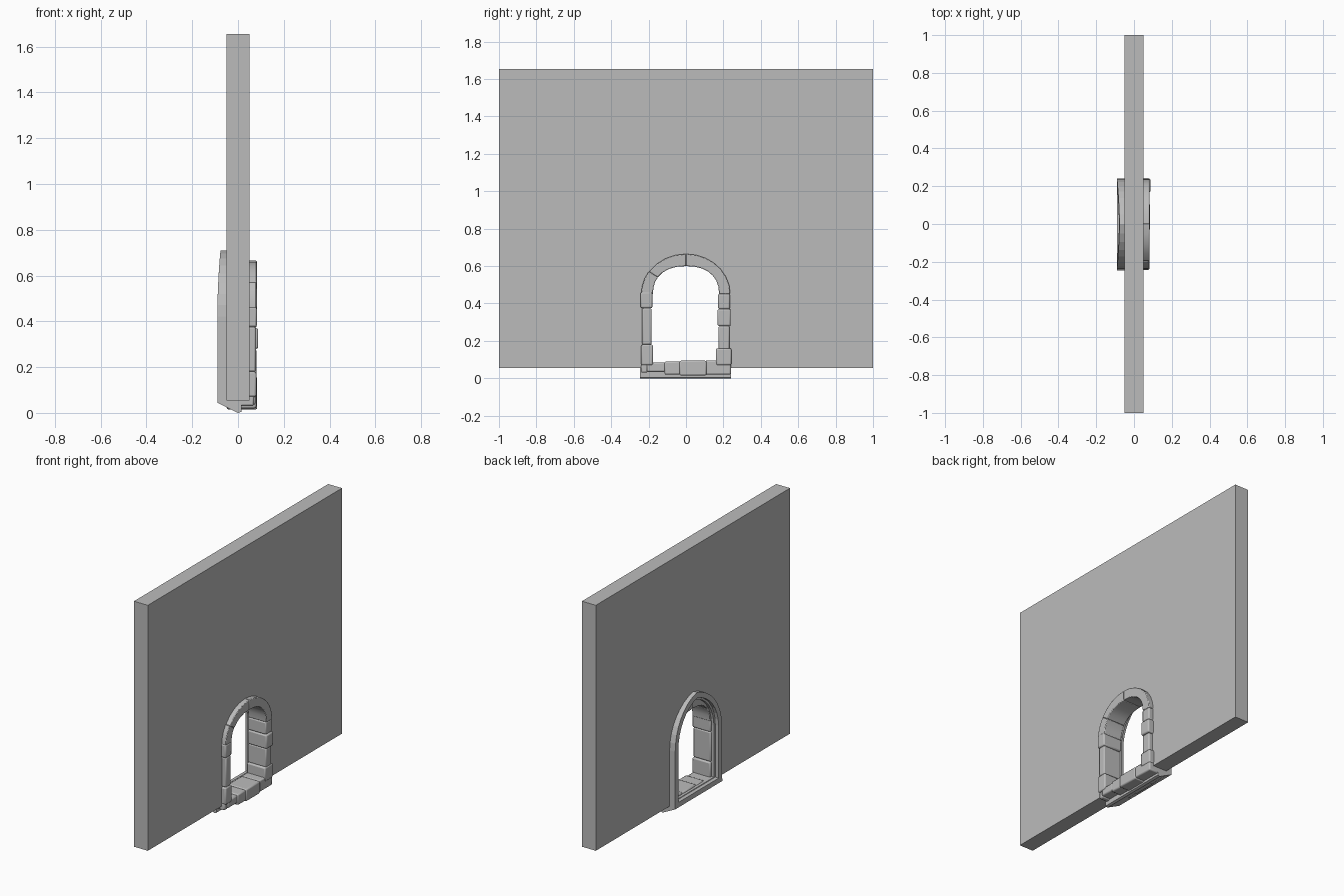
import bpy, bmesh
from math import pi, sin, cos, atan2, copysign

if "Cube" in bpy.data.objects:
    bpy.data.objects.remove(bpy.data.objects["Cube"])

stone = bpy.data.materials.new("stone grey")
stone.use_nodes = True
GREY = (0.5, 0.5, 0.5, 1)
stone.diffuse_color = GREY
stone.node_tree.nodes["Principled BSDF"].inputs["Base Color"].default_value = GREY


def finish(name, bm, bevel=0):
    bmesh.ops.recalc_face_normals(bm, faces=bm.faces)
    mesh = bpy.data.meshes.new(name)
    bm.to_mesh(mesh)
    bm.free()
    mesh.materials.append(stone)
    ob = bpy.data.objects.new(name, mesh)
    bpy.context.collection.objects.link(ob)
    if bevel:
        mod = ob.modifiers.new("soft edges", "BEVEL")
        mod.width, mod.segments, mod.limit_method = bevel, 2, "ANGLE"
        mod.angle_limit = 0.7
        bpy.ops.object.select_all(action="DESELECT")
        ob.select_set(True)
        bpy.context.view_layer.objects.active = ob
        bpy.ops.object.shade_smooth_by_angle(angle=0.6)
    return ob


def prism(name, outline, x0, x1, bevel=0):
    """Extrude a (y, z) outline along x."""
    bm = bmesh.new()
    a = [bm.verts.new((x0, y, z)) for y, z in outline]
    b = [bm.verts.new((x1, y, z)) for y, z in outline]
    bm.faces.new(a)
    bm.faces.new(b)
    for i in range(len(a)):
        j = (i + 1) % len(a)
        bm.faces.new((a[i], a[j], b[j], b[i]))
    return finish(name, bm, bevel)


def block(name, y0, y1, z0, z1, x0, x1, bevel=0.008):
    return prism(name, [(y0, z0), (y1, z0), (y1, z1), (y0, z1)], x0, x1, bevel)


def arc(ry, rz, a0=0, a1=pi, n=16, power=1, zc=0.45):
    pts = []
    for i in range(n + 1):
        a = a0 + (a1 - a0) * i / n
        c, s = cos(a), max(sin(a), 0)
        pts.append((copysign(abs(c) ** power * ry, c), zc + s ** power * rz))
    return pts


# wall with an arched doorway open at the bottom
BASE, TOP = 0.055, 1.655
hole = arc(0.21, 0.185)
prism("wall", [(1, BASE), (1, TOP), (-1, TOP), (-1, BASE), (-0.21, BASE)]
      + hole[::-1] + [(0.21, BASE)], -0.05, 0.05)


# rounded arch stones
def voussoir(name, a0, a1, x1, grow=0):
    n = max(2, round((a1 - a0) / 0.22))
    outer = arc(0.237 + grow, 0.215 + grow, a0, a1, n)
    inner = arc(0.177, 0.15, a0, a1, n, 0.87)
    prism(name, outer + inner[::-1], -0.05, x1, 0.004)


voussoir("arch_stone_left", 0, pi / 2, 0.082)
voussoir("arch_stone_right", pi / 2, 2.55, 0.082)
voussoir("arch_stone_haunch", 2.55, pi, 0.079, 0.003)

# jamb stones: y inner, y outer, z bottom, z top, x front
jambs = [
    (0.172, 0.235, 0.37, 0.452, 0.081), (0.168, 0.239, 0.28, 0.37, 0.088),
    (0.174, 0.233, 0.155, 0.28, 0.08), (0.16, 0.243, 0.07, 0.16, 0.083),
    (-0.18, -0.243, 0.375, 0.462, 0.082), (-0.184, -0.235, 0.18, 0.375, 0.078),
    (-0.176, -0.24, 0.07, 0.18, 0.08),
]
for i, (yi, yo, z0, z1, x1) in enumerate(jambs):
    block(f"jamb_stone_{i + 1}", min(yi, yo), max(yi, yo), z0, z1, -0.05, x1)

# sill stones across the threshold
sills = [(-0.24, -0.205, 0.03, 0.075, 0.07), (-0.21, -0.11, 0.035, 0.085, 0.076),
         (-0.115, -0.03, 0.02, 0.09, 0.08), (-0.035, 0.11, 0.015, 0.094, 0.084),
         (0.105, 0.24, 0.02, 0.096, 0.08)]
for i, (y0, y1, z0, z1, x1) in enumerate(sills):
    block(f"sill_stone_{i + 1}", y0, y1, z0, z1, -0.05, x1)

# pointed frame on the other side, built from stepped rings
SPRING, OFF = 0.42, 0.055


def pointed(half, bottom, x, lean):
    r = half + OFF
    top = atan2((r * r - OFF * OFF) ** 0.5, OFF)
    side = [(r * cos(top * i / 8) - OFF, SPRING + r * sin(top * i / 8)) for i in range(9)]
    pts = [(half, bottom)] + side + [(-y, z) for y, z in side[-2::-1]] + [(-half, bottom)]
    return [(x + lean * max(0, z - SPRING) ** 2, y, z) for y, z in pts]


bm = bmesh.new()
rings = [pointed(0.24, 0.045, -0.04, 0), pointed(0.24, 0.045, -0.09, 0.16),
         pointed(0.207, 0.078, -0.09, 0.16), pointed(0.205, 0.08, -0.068, 0),
         pointed(0.193, 0.084, -0.066, 0), pointed(0.19, 0.085, -0.04, 0)]
loops = [[bm.verts.new(p) for p in ring] for ring in rings]
for k, a in enumerate(loops):
    b = loops[(k + 1) % len(loops)]
    for i in range(len(a)):
        j = (i + 1) % len(a)
        bm.faces.new((a[i], a[j], b[j], b[i]))
finish("pointed_frame", bm)

# sloping threshold under the wall
bm = bmesh.new()
profile = [(-0.09, 0.045), (0, 0), (0.015, 0.005), (0.015, 0.07), (-0.065, 0.075), (-0.09, 0.06)]
ends = [[bm.verts.new((x, y, z)) for x, z in profile] for y in (-0.245, 0.24)]
for e in ends:
    bm.faces.new(e)
for i in range(len(profile)):
    j = (i + 1) % len(profile)
    bm.faces.new((ends[0][i], ends[0][j], ends[1][j], ends[1][i]))
finish("threshold", bm)
